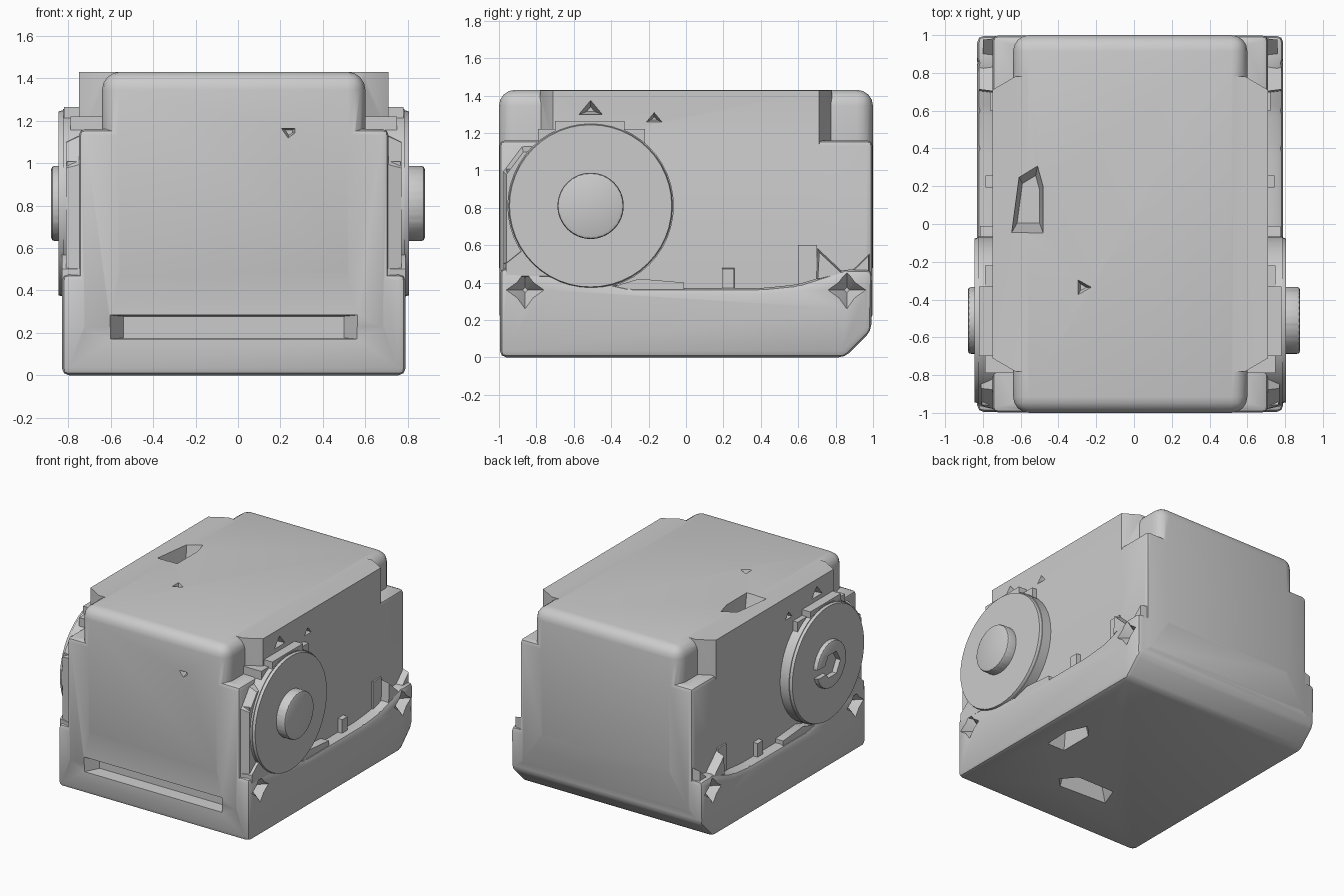
import bpy, bmesh, math
from mathutils import Vector

old = bpy.data.objects.get("Cube")
if old:
    bpy.data.objects.remove(old, do_unlink=True)

grey = bpy.data.materials.new("matte grey")
grey.use_nodes = True
grey.diffuse_color = (0.6, 0.6, 0.6, 1)
grey.node_tree.nodes["Principled BSDF"].inputs["Base Color"].default_value = (0.6, 0.6, 0.6, 1)
MID = -0.02  # centre line of the shell
AXES = {"x": (1, 2, 0), "y": (0, 2, 1), "z": (0, 1, 2)}


def prism(name, axis, outline, lo, hi, taper=1.0, bevel=0.0, segments=2):
    """Extrude an outline along an axis; the hi end is scaled by taper."""
    u, v, w = AXES[axis]
    cu = sum(p[0] for p in outline) / len(outline)
    cv = sum(p[1] for p in outline) / len(outline)
    bm = bmesh.new()
    rings = []
    for level, s in ((lo, 1.0), (hi, taper)):
        ring = []
        for a, b in outline:
            co = Vector()
            co[u], co[v], co[w] = cu + (a - cu) * s, cv + (b - cv) * s, level
            ring.append(bm.verts.new(co))
        rings.append(ring)
    n = len(outline)
    bm.faces.new(rings[0])
    bm.faces.new(rings[1])
    for i in range(n):
        j = (i + 1) % n
        bm.faces.new((rings[0][i], rings[0][j], rings[1][j], rings[1][i]))
    bmesh.ops.recalc_face_normals(bm, faces=bm.faces)
    if bevel:
        bmesh.ops.bevel(bm, geom=bm.edges[:], offset=bevel, segments=segments,
                        profile=0.5, affect="EDGES", clamp_overlap=True)
    mesh = bpy.data.meshes.new(name)
    bm.to_mesh(mesh)
    bm.free()
    mesh.materials.append(grey)
    obj = bpy.data.objects.new(name, mesh)
    bpy.context.collection.objects.link(obj)
    return obj


def rect(u0, u1, v0, v1):
    return [(u0, v0), (u1, v0), (u1, v1), (u0, v1)]


def circle(cu, cv, r, n):
    return [(cu + r * math.cos(math.tau * i / n), cv + r * math.sin(math.tau * i / n))
            for i in range(n)]


def combine(target, other, operation):
    """Bake a boolean into the target and drop the other object."""
    mod = target.modifiers.new("cut", "BOOLEAN")
    mod.operation, mod.solver, mod.object = operation, "EXACT", other
    bpy.context.view_layer.update()
    result = target.evaluated_get(bpy.context.evaluated_depsgraph_get())
    mesh = bpy.data.meshes.new_from_object(result)
    target.modifiers.clear()
    target.data = mesh
    bpy.data.objects.remove(other, do_unlink=True)


def out(side, d):
    return MID + side * d


# Shell: wide lower block, narrow full-length top, cut-corner middle, flared base
shell = prism("shell", "z", rect(MID - 0.73, MID + 0.73, -0.998, 0.998), 0.2, 1.16, bevel=0.03)
top_block = prism("top_block", "z", rect(MID - 0.62, MID + 0.62, -1, 1), 0.4, 1.43,
                  bevel=0.085, segments=4)
middle = prism("middle", "z", [(MID + sx * a, sy * b) for sx, sy, flip in
               ((1, 1, 1), (-1, 1, -1), (-1, -1, 1), (1, -1, -1))
               for a, b in ((0.73, 0.71), (0.61, 0.78))[::flip]], 0.5, 1.428)
base = prism("base", "x", [(-0.995, 0), (0.85, 0), (0.99, 0.14), (0.997, 0.47), (0.85, 0.47),
                           (0.6, 0.39), (0.4, 0.37), (-0.3, 0.37), (-0.7, 0.46), (-0.995, 0.48)],
             MID - 0.81, MID + 0.81, bevel=0.035)
for part in (top_block, middle, base):
    combine(shell, part, "UNION")

# Recesses in the front, top and underside
cutters = [
    prism("front_slot", "y", rect(-0.61, 0.57, 0.17, 0.285), -1.01, -0.9, 0.88),
    prism("front_nick", "y", [(0.2, 1.165), (0.27, 1.165), (0.27, 1.14), (0.235, 1.115)], -1.01, -0.96, 0.5),
    prism("top_opening", "z", [(-0.65, -0.05), (-0.48, -0.05), (-0.48, 0.2), (-0.51, 0.31),
                               (-0.61, 0.25)], 1.44, 1.28, 0.7),
    prism("top_nick", "z", [(-0.3, -0.29), (-0.22, -0.335), (-0.3, -0.38)], 1.44, 1.39, 0.4),
    prism("bottom_opening_side", "z", [(0.46, -0.22), (0.61, -0.22), (0.62, 0.0), (0.55, 0.15),
                                       (0.46, 0.05)], -0.01, 0.16, 0.75),
    prism("bottom_opening_front", "z", [(-0.24, -0.6), (0.16, -0.62), (0.23, -0.55), (0.14, -0.44),
                                        (-0.18, -0.44)], -0.01, 0.16, 0.8),
]
# Side recesses: star pockets in the base corners and small nicks above the wheel
for side in (1, -1):
    for y in (-0.86, 0.86):
        star = [(y + r * math.sin(i * math.pi / 4), 0.36 + r * math.cos(i * math.pi / 4))
                for i, r in enumerate([0.11, 0.065] * 4)]
        cutters.append(prism("star_pocket", "x", star, out(side, 0.82), out(side, 0.72), 0.15))
    for y, z, s in ((-0.51, 1.33, 0.07), (-0.17, 1.28, 0.045)):
        cutters.append(prism("side_nick", "x", [(y - s, z - s / 2), (y + s, z - s / 2), (y, z + s * 0.7)],
                             out(side, 0.74), out(side, 0.66), 0.3))
for cutter in cutters:
    combine(shell, cutter, "DIFFERENCE")

parts = [shell]
WY, WZ = -0.51, 0.81
for side, label in ((1, "left"), (-1, "right")):
    def add(name, outline, lo, hi, *shape):
        obj = prism(label + "_" + name, "x", outline, out(side, lo), out(side, hi), *shape)
        parts.append(obj)
        return obj

    # Side wheel with its raised cap
    add("wheel", circle(WY, WZ, 0.445, 48), 0.6, 0.805)
    add("wheel_face", circle(WY, WZ, 0.44, 48), 0.8, 0.825, 0.985)
    cap = prism(label + "_cap", "x", circle(WY, WZ, 0.178, 32), out(side, 0.75),
                side * 0.88, 1.0, 0.018)
    parts.append(cap)
    if side < 0:
        socket = prism("socket", "x", circle(WY, WZ, 0.1, 6), -0.9, -0.8, 0.9)
        combine(cap, socket, "DIFFERENCE")
        notch = prism("notch", "x", rect(WY, WY + 0.2, WZ - 0.05, WZ + 0.02), -0.9, -0.84)
        combine(cap, notch, "DIFFERENCE")

    # Stepped bracket over the wheel
    add("bracket_low", rect(-0.79, -0.22, 1.0, 1.22), 0.6, 0.77)
    add("bracket_high", rect(-0.7, -0.33, 1.1, 1.265), 0.6, 0.8)

    # Sloped fairing between the front corner and the wheel
    add("fairing", [(-0.985, 0.44), (-0.985, 1.0), (-0.88, 1.14), (-0.6, 1.15), (-0.6, 0.44)],
        0.7, 0.79, 0.86)
    for z in (0.62, 0.78, 0.94):
        add("fairing_slat", rect(-0.965, -0.8, z, z + 0.07), 0.7, 0.785, 0.9)
    add("front_foot", [(-0.985, 0.42), (-0.985, 0.5), (-0.86, 0.6), (-0.7, 0.62), (-0.6, 0.42)],
        0.7, 0.81, 0.85)

    # Ledge fittings behind the wheel
    add("wheel_wedge", [(-0.45, 0.36), (-0.01, 0.36), (-0.01, 0.4), (-0.25, 0.42)], 0.7, 0.795)
    add("ledge_clip", rect(0.19, 0.26, 0.35, 0.48), 0.7, 0.765, 0.9)
    add("ledge_panel", rect(0.6, 0.7, 0.37, 0.6), 0.7, 0.742)
    add("rear_fin", [(0.69, 0.4), (0.86, 0.44), (0.7, 0.59)], 0.7, 0.8, 0.75)
    add("rear_foot", [(0.84, 0.42), (0.985, 0.42), (0.985, 0.56)], 0.7, 0.78, 0.8)

# Smooth the rounded edges and keep the creases sharp
for obj in bpy.context.selected_objects:
    obj.select_set(False)
for obj in parts:
    obj.select_set(True)
bpy.context.view_layer.objects.active = shell
bpy.ops.object.shade_smooth_by_angle(angle=math.radians(35))
